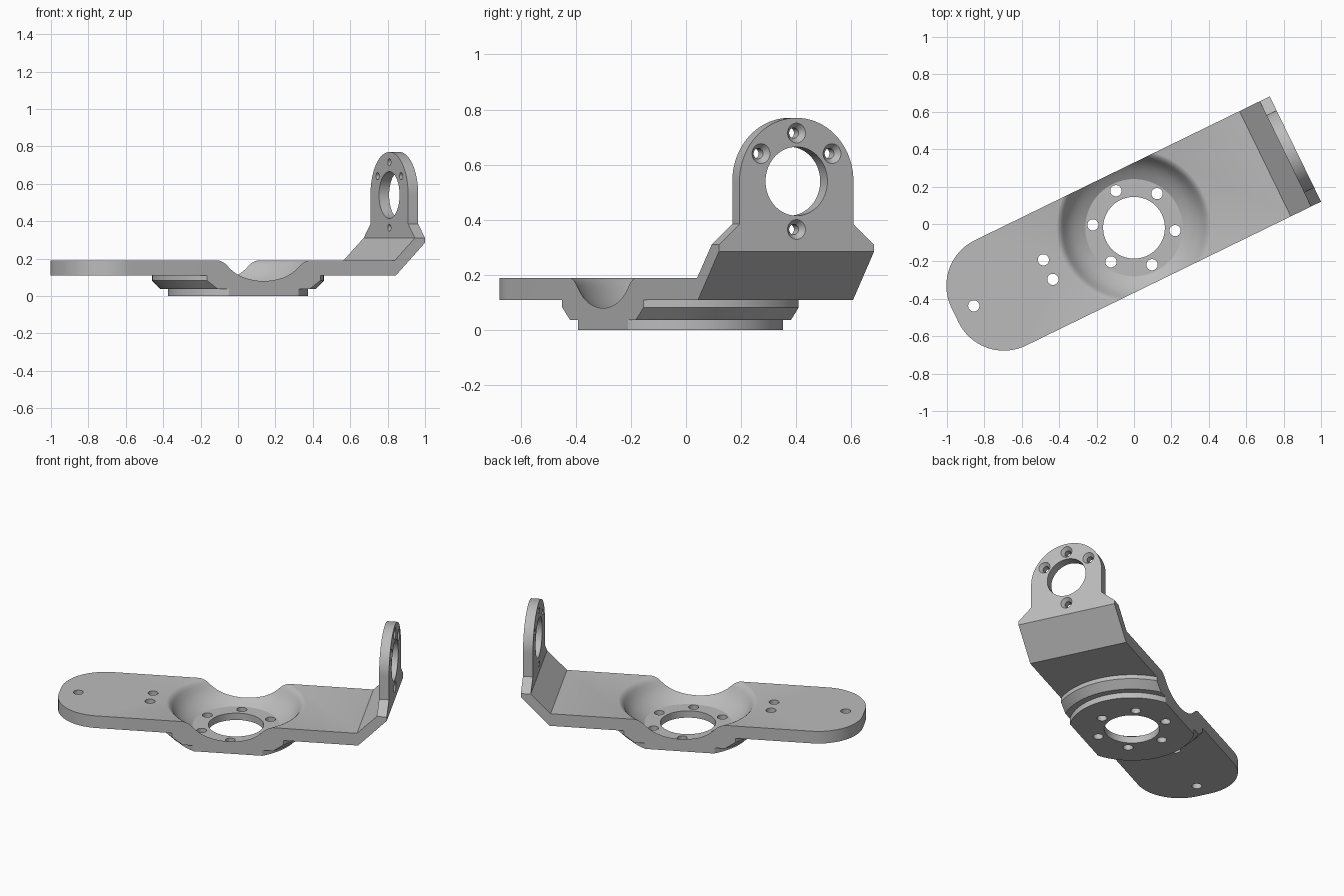
import bpy, bmesh, math
from mathutils import Matrix, Vector

if "Cube" in bpy.data.objects:
    bpy.data.objects.remove(bpy.data.objects["Cube"], do_unlink=True)

HALF = 0.313      # half width of the arm
TOP = 0.19        # upper face of the arm
UNDER = 0.11      # lower face of the arm
FACE = 0.96       # outer face of the upright lug
EYE = 0.54        # height of the lug bore

metal = bpy.data.materials.new("grey metal")
metal.use_nodes = True
GREY = (0.5, 0.5, 0.5, 1)
metal.diffuse_color = GREY
metal.node_tree.nodes["Principled BSDF"].inputs["Base Color"].default_value = GREY


def finish(bm, name):
    bmesh.ops.remove_doubles(bm, verts=bm.verts, dist=1e-5)
    bmesh.ops.recalc_face_normals(bm, faces=bm.faces)
    mesh = bpy.data.meshes.new(name)
    bm.to_mesh(mesh)
    bm.free()
    mesh.materials.append(metal)
    ob = bpy.data.objects.new(name, mesh)
    bpy.context.collection.objects.link(ob)
    return ob


def prism(name, points, direction):
    """Extrude a closed 3D outline along a vector."""
    bm = bmesh.new()
    face = bm.faces.new([bm.verts.new(p) for p in points])
    new = bmesh.ops.extrude_face_region(bm, geom=[face])["geom"]
    verts = [g for g in new if isinstance(g, bmesh.types.BMVert)]
    bmesh.ops.translate(bm, verts=verts, vec=Vector(direction))
    return finish(bm, name)


def lathe(name, profile, matrix=Matrix(), steps=32):
    """Revolve a (radius, height) profile that starts and ends on the axis."""
    bm = bmesh.new()
    vs = [bm.verts.new((r, 0, z)) for r, z in profile]
    es = [bm.edges.new(pair) for pair in zip(vs, vs[1:])]
    bmesh.ops.spin(bm, geom=vs + es, cent=(0, 0, 0), axis=(0, 0, 1),
                   angle=2 * math.pi, steps=steps, use_merge=True)
    bmesh.ops.transform(bm, matrix=matrix, verts=bm.verts)
    return finish(bm, name)


def arc(cx, cy, r, start, end, n=20):
    angles = [math.radians(start + (end - start) * i / n) for i in range(n + 1)]
    return [(cx + r * math.cos(a), cy + r * math.sin(a)) for a in angles]


def combine(target, tool, operation):
    mod = target.modifiers.new(operation, 'BOOLEAN')
    mod.operation, mod.object, mod.solver = operation, tool, 'EXACT'
    bpy.ops.object.select_all(action='DESELECT')
    target.select_set(True)
    bpy.context.view_layer.objects.active = target
    bpy.ops.object.modifier_apply(modifier=mod.name)
    bpy.data.objects.remove(tool, do_unlink=True)


# Arm with the upright lug, as one oversized side profile
side = [(-1.2, UNDER), (0.787, UNDER), (FACE, 0.285), (FACE, 0.9),
        (0.9, 0.9), (0.9, 0.31), (0.78, TOP), (-1.2, TOP)]
bracket = prism("bracket", [(x, -0.5, z) for x, z in side], (0, 1, 0))

# Stepped round hub under the arm
hub = lathe("hub", [(0, 0), (0.375, 0), (0.375, 0.037), (0.415, 0.037),
                    (0.46, 0.083), (0.46, 0.15), (0, 0.15)], steps=96)
combine(bracket, hub, 'UNION')

# Trim to the plan outline with rounded end corners
END, R = -1.065, 0.27
plan = ([(1.2, -HALF), (1.2, HALF)]
        + arc(END + R, HALF - R, R, 90, 180)
        + arc(END + R, R - HALF, R, 180, 270))
combine(bracket, prism("plan_trim", [(x, y, -0.2) for x, y in plan], (0, 0, 1.4)), 'INTERSECT')

# Trim to the lug outline: sloped shoulders and a round head
LUG = 0.23
lug = ([(-LUG, 0.385), (-0.4, 0.231), (-0.4, -0.2), (0.4, -0.2), (0.4, 0.231), (LUG, 0.385)]
       + arc(0, EYE, LUG, 0, 180, 40))
combine(bracket, prism("lug_trim", [(-1.5, y, z) for y, z in lug], (3, 0, 0)), 'INTERSECT')

# Dished bowl with a soft rim and the central bore
bowl = [(0, -0.1), (0.165, -0.1), (0.165, 0.045), (0.26, 0.045), (0.288, 0.062),
        (0.313, 0.08), (0.334, 0.098), (0.352, 0.118), (0.367, 0.139), (0.38, 0.161),
        (0.388, 0.173), (0.397, 0.182), (0.407, 0.188), (0.417, 0.191),
        (0.43, 0.3), (0, 0.3)]
combine(bracket, lathe("bowl", bowl, steps=96), 'DIFFERENCE')

# Bolt holes around the bore and three holes in the long end
spots = [(0.22 * math.cos(math.radians(a)), 0.22 * math.sin(math.radians(a)))
         for a in range(-30, 330, 60)]
spots += [(-0.511, 0.058), (-0.511, -0.058), (-0.953, 0)]
for x, y in spots:
    drill = [(0, -0.1), (0.03, -0.1), (0.03, 0.4), (0, 0.4)]
    combine(bracket, lathe("drill", drill, Matrix.Translation((x, y, 0))), 'DIFFERENCE')

# Lug bore and four countersunk screw holes
sideways = Matrix.Rotation(math.pi / 2, 4, 'Y')
bore = [(0, -0.2), (0.125, -0.2), (0.125, 0.2), (0, 0.2)]
combine(bracket, lathe("lug_bore", bore, Matrix.Translation((FACE, 0, EYE)) @ sideways, 64),
        'DIFFERENCE')
screw = [(0, -0.15), (0.019, -0.15), (0.019, -0.022), (0.036, 0), (0.036, 0.1), (0, 0.1)]
for a in (35, 90, 145, 270):
    y, z = 0.175 * math.cos(math.radians(a)), 0.175 * math.sin(math.radians(a))
    place = Matrix.Translation((FACE, y, EYE + z)) @ sideways
    combine(bracket, lathe("screw_hole", screw, place), 'DIFFERENCE')

# Turn the bracket to its resting direction
bracket.data.transform(Matrix.Translation((0, -0.02, 0)) @ Matrix.Rotation(math.radians(26), 4, 'Z'))
bpy.ops.object.select_all(action='DESELECT')
bracket.select_set(True)
bpy.context.view_layer.objects.active = bracket
bpy.ops.object.shade_smooth_by_angle(angle=math.radians(28))
